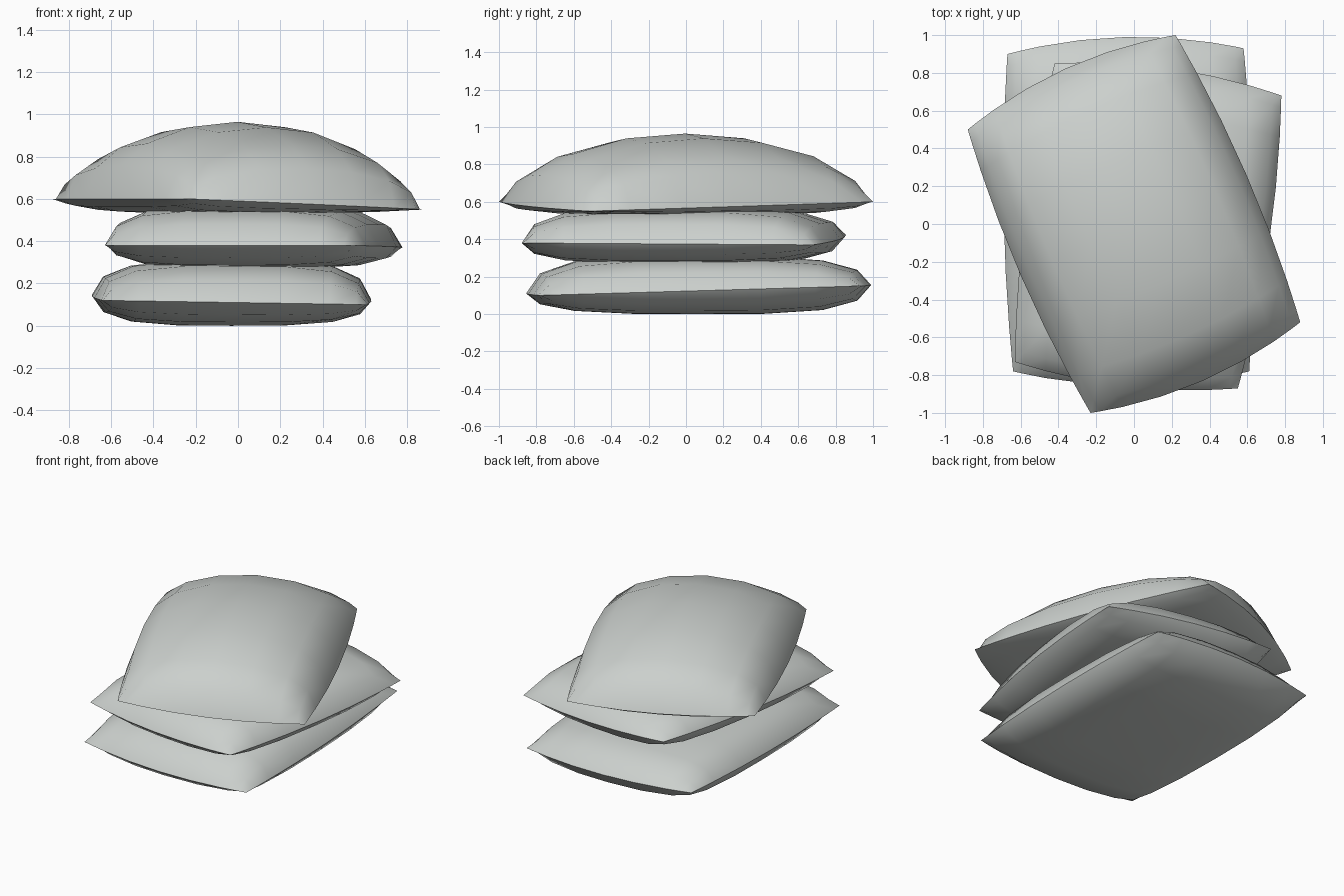
import bpy, bmesh, math
from mathutils import Vector

cube = bpy.data.objects.get("Cube")
if cube:
    bpy.data.objects.remove(cube, do_unlink=True)

cloth = bpy.data.materials.new("pale_grey_cloth")
cloth.use_nodes = True
cloth.diffuse_color = (0.6, 0.63, 0.61, 1)
cloth.node_tree.nodes["Principled BSDF"].inputs["Base Color"].default_value = cloth.diffuse_color

# Grid stations across a sack, closer together near the seam
STEPS = [-1, -0.92, -0.72, -0.38, 0, 0.38, 0.72, 0.92, 1]


def swell(t, power, root):
    return max(0, 1 - abs(t) ** power) ** root


def make_sack(name, corners, side_bulge, end_bulge, top, bottom, power, root):
    """Corners run front left, front right, back right, back left as seen from above."""
    a, b, c, d = (Vector(p) for p in corners)
    across = (b + c - a - d).normalized()
    along = (c + d - a - b).normalized()
    seam_z = sum(p.z for p in (a, b, c, d)) / 4
    bm = bmesh.new()

    def seam_point(u, v):
        s, t = (u + 1) / 2, (v + 1) / 2
        p = a.lerp(b, s).lerp(d.lerp(c, s), t)
        offset = across * u * side_bulge * (1 - v * v) + along * v * end_bulge * (1 - u * u)
        return p + Vector((offset.x, offset.y, 0))

    # Upper and lower cloth panels, joined along the seam
    for height, p, q in ((top, power, root), (bottom, 4, 0.5)):
        rows = []
        for v in STEPS:
            row = []
            for u in STEPS:
                point = seam_point(u, v)
                fill = swell(u, p, q) * swell(v, p, q)
                point.z += (height - point.z) * fill
                row.append(bm.verts.new(point))
            rows.append(row)
        for r0, r1 in zip(rows, rows[1:]):
            for i in range(len(STEPS) - 1):
                quad = [r0[i], r0[i + 1], r1[i + 1], r1[i]]
                bm.faces.new(quad if height > seam_z else quad[::-1])
    bmesh.ops.remove_doubles(bm, verts=bm.verts, dist=0.0001)
    mesh = bpy.data.meshes.new(name)
    bm.to_mesh(mesh)
    bm.free()
    mesh.materials.append(cloth)
    sack = bpy.data.objects.new(name, mesh)
    bpy.context.collection.objects.link(sack)
    bpy.ops.object.select_all(action="DESELECT")
    sack.select_set(True)
    bpy.context.view_layer.objects.active = sack
    bpy.ops.object.shade_smooth_by_angle(angle=math.radians(65))


# Stack of three filled sacks, each turned a little differently
make_sack("bottom_sack",
          [(-0.64, -0.78, 0.12), (0.61, -0.78, 0.1), (0.58, 0.93, 0.15), (-0.67, 0.9, 0.16)],
          0.035, 0.075, 0.31, 0.0, 4, 0.5)
make_sack("middle_sack",
          [(-0.63, -0.73, 0.38), (0.55, -0.87, 0.38), (0.78, 0.68, 0.37), (-0.42, 0.85, 0.43)],
          0.05, 0.06, 0.57, 0.27, 4, 0.5)
make_sack("top_sack",
          [(-0.23, -1.0, 0.6), (0.88, -0.52, 0.55), (0.22, 1.0, 0.6), (-0.88, 0.5, 0.6)],
          0.05, 0.08, 0.965, 0.53, 2, 0.45)
